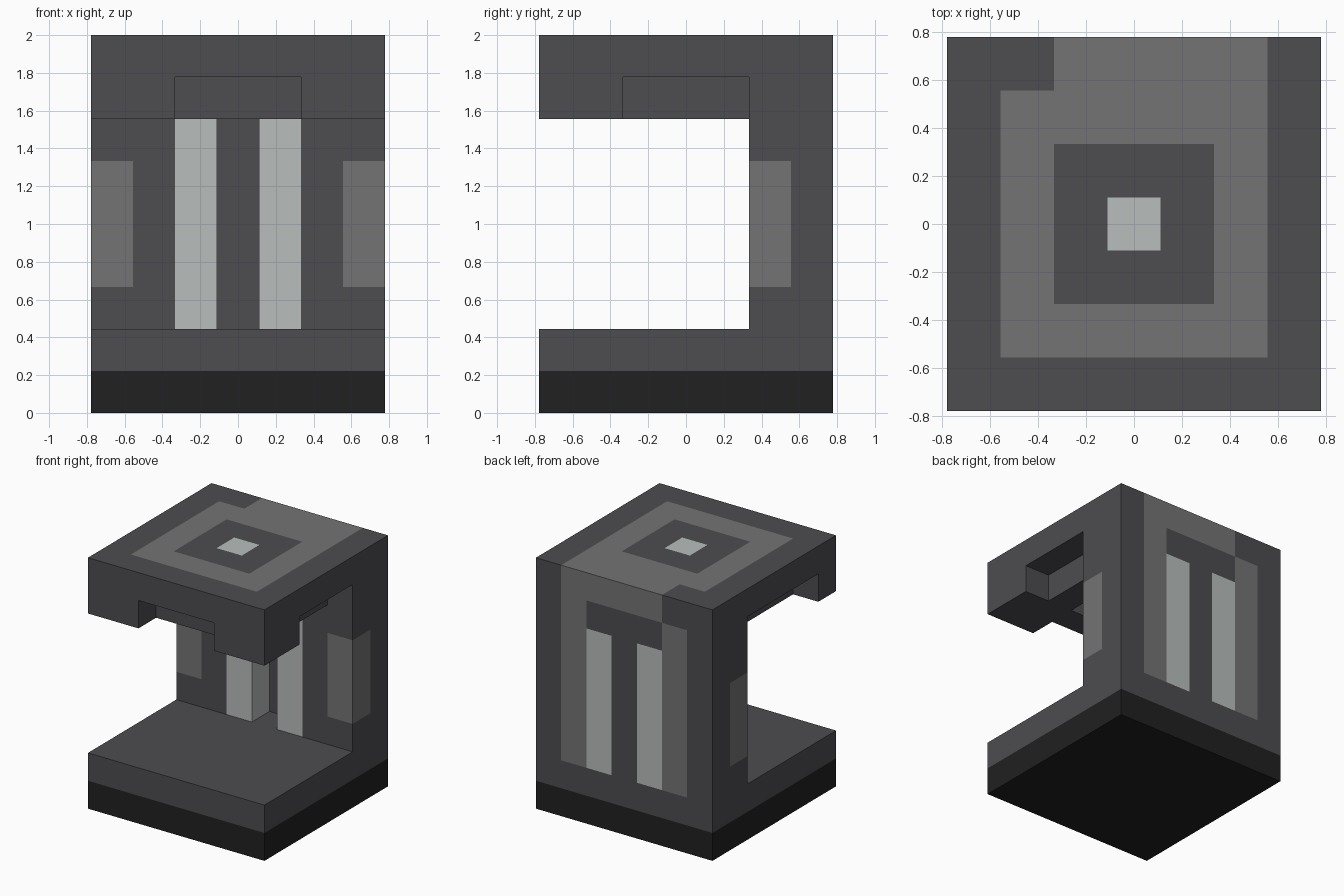
import bpy
import bmesh
import math
from itertools import product
from mathutils import Vector

cube = bpy.data.objects.get("Cube")
if cube:
    bpy.data.objects.remove(cube, do_unlink=True)

UNIT = 2 / 9                      # one block of the design
ORIGIN = Vector((3.5, 3.5, 0))    # block grid centre


def material(name, color):
    mat = bpy.data.materials.new(name)
    mat.use_nodes = True
    mat.diffuse_color = (*color, 1)
    bsdf = next(n for n in mat.node_tree.nodes if n.type == 'BSDF_PRINCIPLED')
    bsdf.inputs["Base Color"].default_value = (*color, 1)
    bsdf.inputs["Roughness"].default_value = 0.8
    return mat


BLACK, DARK, GREY, PALE = range(4)
MATERIALS = [
    material("black_rubber", (0.015, 0.015, 0.015)),
    material("dark_grey", (0.074, 0.072, 0.080)),
    material("mid_grey", (0.174, 0.174, 0.174)),
    material("pale_grey", (0.48, 0.51, 0.50)),
]


def blocks(lo, hi):
    """All unit blocks between two grid corners."""
    return set(product(*(range(a, b) for a, b in zip(lo, hi))))


def build(name, lo, hi, base=DARK, cuts=(), paint=()):
    """Block-built part: a box, minus cuts, with painted sub-boxes."""
    solid = blocks(lo, hi)
    for cut in cuts:
        solid -= blocks(*cut)
    color = dict.fromkeys(solid, base)
    for index, a, b in paint:
        for cell in blocks(a, b) & solid:
            color[cell] = index

    bm = bmesh.new()
    for cell in sorted(solid):
        for axis, side in product(range(3), (0, 1)):
            near = list(cell)
            near[axis] += 2 * side - 1
            if tuple(near) in solid:
                continue
            corners = []
            for s, t in ((0, 0), (1, 0), (1, 1), (0, 1)):
                p = Vector(cell)
                p[axis] += side
                p[(axis + 1) % 3] += s
                p[(axis + 2) % 3] += t
                corners.append(bm.verts.new((p - ORIGIN) * UNIT))
            if not side:
                corners.reverse()
            bm.faces.new(corners).material_index = color[cell]

    # Weld the shell and merge flat areas of one colour
    bmesh.ops.remove_doubles(bm, verts=bm.verts, dist=0.001)
    bmesh.ops.dissolve_limit(bm, angle_limit=math.radians(1), verts=bm.verts,
                             edges=bm.edges, delimit={'MATERIAL'})
    mesh = bpy.data.meshes.new(name)
    bm.to_mesh(mesh)
    bm.free()
    for mat in MATERIALS:
        mesh.materials.append(mat)
    obj = bpy.data.objects.new(name, mesh)
    bpy.context.scene.collection.objects.link(obj)
    return obj


# Foot and floor slab
build("base_plate", (0, 0, 0), (7, 7, 1), BLACK)
build("floor_slab", (0, 0, 1), (7, 7, 2))

# Rear wall with a central groove, two pale pillars and grey inlays
build("back_wall", (0, 5, 2), (7, 7, 7),
      cuts=[((3, 5, 2), (4, 6, 7))],
      paint=[(PALE, (2, 5, 2), (3, 7, 7)),
             (PALE, (4, 5, 2), (5, 7, 7)),
             (GREY, (1, 6, 2), (2, 7, 7)),
             (GREY, (5, 6, 2), (6, 7, 7)),
             (GREY, (0, 5, 3), (1, 6, 6)),
             (GREY, (6, 5, 3), (7, 6, 6))])

# Overhanging head: notched rim, hollow underside, ring inlay on top
build("canopy", (0, 0, 7), (7, 7, 9),
      cuts=[((2, 0, 7), (5, 1, 8)),
            ((6, 2, 7), (7, 5, 8)),
            ((0, 1, 7), (1, 5, 8)),
            ((2, 2, 7), (5, 5, 8))],
      paint=[(GREY, (1, 1, 8), (6, 6, 9)),
             (DARK, (2, 2, 8), (5, 5, 9)),
             (PALE, (3, 3, 8), (4, 4, 9)),
             (GREY, (2, 6, 8), (6, 7, 9)),
             (GREY, (1, 6, 7), (2, 7, 8)),
             (GREY, (5, 6, 7), (6, 7, 8))])
